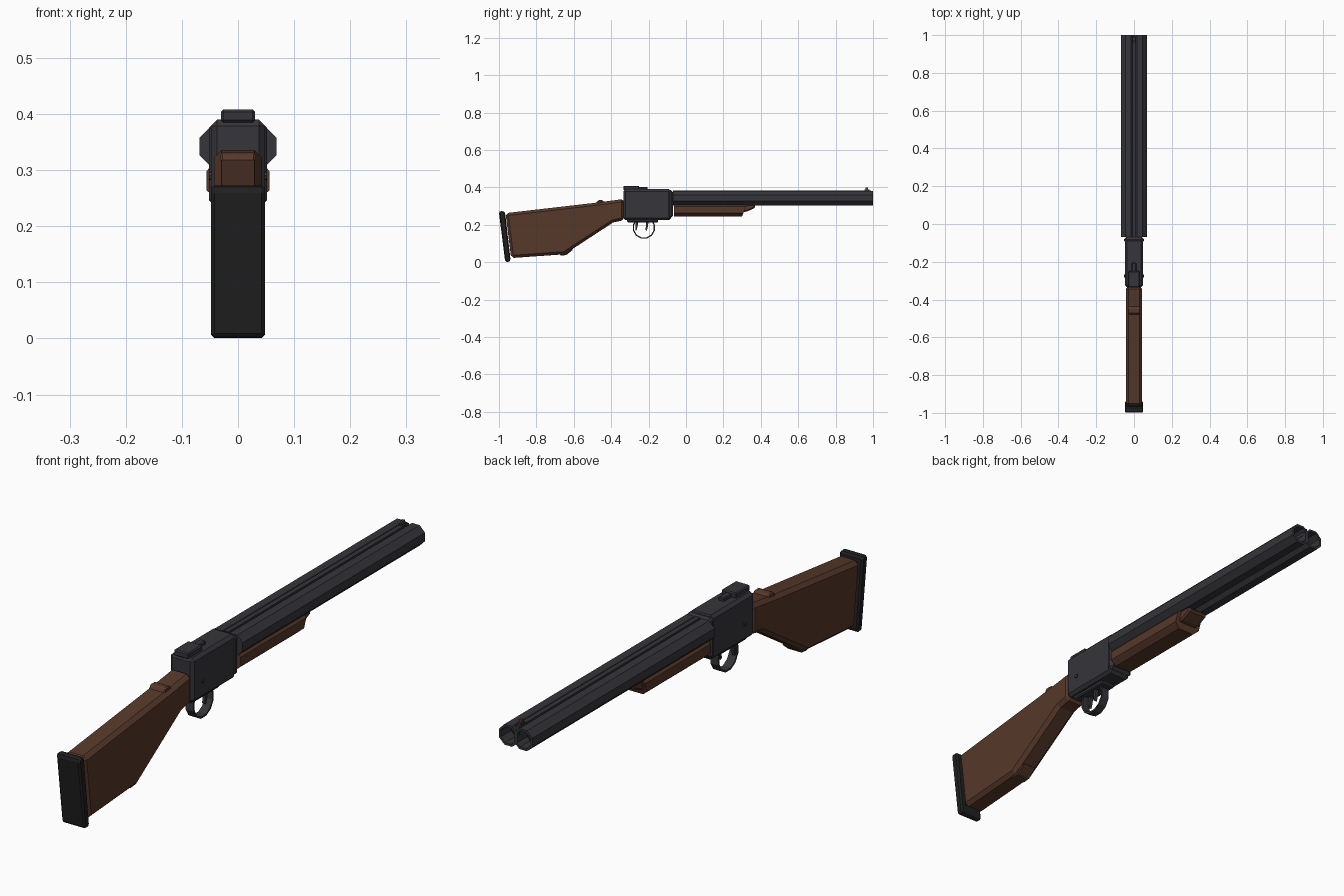
import bpy, bmesh, math
from mathutils import Matrix, Vector

if "Cube" in bpy.data.objects:
    bpy.data.objects.remove(bpy.data.objects["Cube"], do_unlink=True)


def material(name, rgb):
    m = bpy.data.materials.new(name)
    m.use_nodes = True
    m.diffuse_color = (*rgb, 1)
    bsdf = m.node_tree.nodes["Principled BSDF"]
    bsdf.inputs["Base Color"].default_value = (*rgb, 1)
    bsdf.inputs["Roughness"].default_value = 0.7
    return m


wood = material("walnut wood", (0.095, 0.04, 0.023))
metal = material("blued steel", (0.036, 0.035, 0.043))
rubber = material("black rubber", (0.014, 0.014, 0.014))
bore_dark = material("dark bore", (0.012, 0.012, 0.014))
copper = material("copper bead", (0.13, 0.05, 0.025))


def finish(name, bm, mats, bevel=0.0):
    bmesh.ops.recalc_face_normals(bm, faces=bm.faces)
    mesh = bpy.data.meshes.new(name)
    bm.to_mesh(mesh)
    bm.free()
    for m in mats:
        mesh.materials.append(m)
    obj = bpy.data.objects.new(name, mesh)
    bpy.context.collection.objects.link(obj)
    if bevel:
        mod = obj.modifiers.new("edge chamfer", "BEVEL")
        mod.width = bevel
        mod.segments = 1
        mod.limit_method = "ANGLE"
        mod.angle_limit = math.radians(30)
    return obj


def prism(points, start, direction):
    """Closed solid from a flat outline swept along a direction."""
    bm = bmesh.new()
    face = bm.faces.new([bm.verts.new(Vector(p) + Vector(start)) for p in points])
    ext = bmesh.ops.extrude_face_region(bm, geom=[face], use_keep_orig=True)
    moved = [v for v in ext["geom"] if isinstance(v, bmesh.types.BMVert)]
    bmesh.ops.translate(bm, verts=moved, vec=direction)
    return bm


def side_profile(name, outline, half, mat, bevel=0.0, x=0.0):
    """Outline in (y, z), centred on x."""
    bm = prism([(0, y, z) for y, z in outline], (x - half, 0, 0), (2 * half, 0, 0))
    return finish(name, bm, [mat], bevel)


def box(name, half, y0, y1, z0, z1, mat, bevel=0.0, x=0.0):
    return side_profile(name, [(y0, z0), (y1, z0), (y1, z1), (y0, z1)], half, mat, bevel, x)


# Butt stock and recoil pad
side_profile("stock", [(-0.965, 0.262), (-0.48, 0.318), (-0.33, 0.338), (-0.33, 0.225),
                       (-0.39, 0.212), (-0.65, 0.042), (-0.935, 0.022)], 0.043, wood, 0.014)
side_profile("comb_step", [(-0.485, 0.31), (-0.47, 0.331), (-0.445, 0.331),
                           (-0.425, 0.31)], 0.032, wood, 0.004)
side_profile("stock_toe", [(-0.685, 0.05), (-0.67, 0.035), (-0.64, 0.038),
                           (-0.6, 0.07)], 0.03, wood, 0.004)
side_profile("butt_pad", [(-1.0, 0.265), (-0.992, 0.274), (-0.968, 0.27), (-0.938, 0.012),
                          (-0.945, 0.0), (-0.967, 0.003)], 0.048, rubber, 0.007)

# Receiver with its collar, floor plate and pins
box("receiver", 0.048, -0.335, -0.08, 0.225, 0.39, metal, 0.011)
box("receiver_collar", 0.052, -0.1, -0.07, 0.236, 0.386, metal, 0.011)
box("floor_plate", 0.03, -0.315, -0.15, 0.213, 0.23, metal, 0.004)
for side, label in ((1, "left"), (-1, "right")):
    bm = bmesh.new()
    bmesh.ops.create_cone(bm, cap_ends=True, segments=8, radius1=0.008, radius2=0.008,
                          depth=0.012, matrix=Matrix.Translation((side * 0.046, -0.275, 0.29))
                          @ Matrix.Rotation(math.pi / 2, 4, "Y"))
    finish(label + "_receiver_pin", bm, [metal])

# Opening lever on top
box("lever_base", 0.03, -0.335, -0.25, 0.385, 0.408, metal, 0.004)
box("lever_thumb_piece", 0.012, -0.255, -0.205, 0.385, 0.402, metal, 0.003)

# Trigger guard: a faceted band, with two triggers inside
bm = bmesh.new()
segments, rings = 12, []
for i in range(segments):
    a = math.tau * (i + 0.5) / segments
    rings.append([bm.verts.new((x, -0.225 + r * math.cos(a), 0.185 + r * math.sin(a)))
                  for r, x in ((0.061, -0.016), (0.061, 0.016), (0.054, 0.016), (0.054, -0.016))])
for i in range(segments):
    a, b = rings[i], rings[(i + 1) % segments]
    for k in range(4):
        n = (k + 1) % 4
        bm.faces.new((a[k], a[n], b[n], b[k]))
finish("trigger_guard", bm, [metal])
for y, x, label in ((-0.262, -0.01, "rear"), (-0.207, 0.01, "front")):
    side_profile(label + "_trigger", [(y - 0.006, 0.22), (y + 0.008, 0.22), (y + 0.003, 0.19),
                                      (y - 0.003, 0.168), (y - 0.009, 0.172)],
                 0.006, metal, x=x)

# Twin octagonal barrels with recessed bores
for side, label in ((1, "left"), (-1, "right")):
    bm = bmesh.new()
    turn = Matrix.Rotation(-math.pi / 2, 4, "X") @ Matrix.Rotation(math.pi / 8, 4, "Z")
    radius = 0.038 / math.cos(math.pi / 8)
    bmesh.ops.create_cone(bm, cap_ends=True, segments=8, radius1=radius, radius2=radius,
                          depth=1.07,
                          matrix=Matrix.Translation((side * 0.0305, 0.465, 0.342)) @ turn)
    muzzle = max(bm.faces, key=lambda f: f.calc_center_median().y)
    bmesh.ops.inset_region(bm, faces=[muzzle], thickness=0.009)
    hole = bmesh.ops.extrude_face_region(bm, geom=[muzzle])
    deep = [v for v in hole["geom"] if isinstance(v, bmesh.types.BMVert)]
    if muzzle.is_valid:
        bm.faces.remove(muzzle)
    bmesh.ops.translate(bm, verts=deep, vec=(0, -0.06, 0))
    for f in bm.faces:
        if all(0.93 < v.co.y < 0.95 for v in f.verts):
            f.material_index = 1
    finish(label + "_barrel", bm, [metal, bore_dark])

# Sighting rib and front bead
box("barrel_rib", 0.009, -0.07, 0.99, 0.35, 0.382, metal)
box("bead_base", 0.008, 0.955, 0.98, 0.375, 0.389, metal)
box("sight_bead", 0.005, 0.961, 0.973, 0.386, 0.399, copper)

# Fore-end with chamfered underside and its tapered tip
section = [(-0.034, 0.245), (0.034, 0.245), (0.056, 0.264), (0.056, 0.298),
           (0.045, 0.312), (-0.045, 0.312), (-0.056, 0.298), (-0.056, 0.264)]
bm = prism([(x, 0, z) for x, z in section], (0, -0.065, 0), (0, 0.365, 0))
for v in bm.verts:
    if v.co.y > 0.2 and v.co.z > 0.25:
        v.co.y += (v.co.z - 0.245) * 0.4
finish("fore_end", bm, [wood])
side_profile("fore_end_tip", [(0.3, 0.31), (0.3, 0.268), (0.325, 0.27), (0.372, 0.292),
                              (0.365, 0.31)], 0.042, wood, 0.006)
